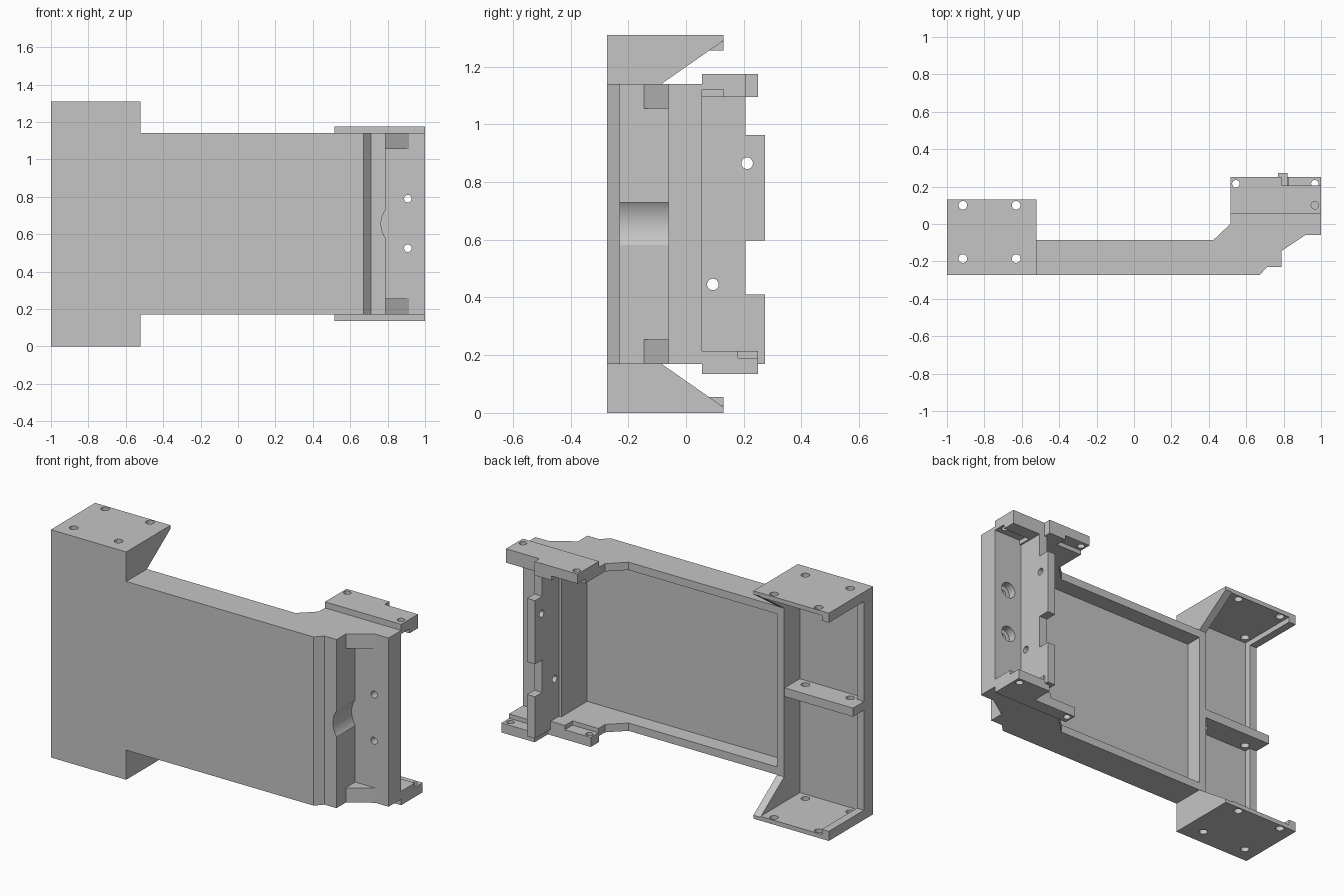
import bpy, bmesh, math
from mathutils import Vector

cube = bpy.data.objects.get("Cube")
if cube:
    bpy.data.objects.remove(cube, do_unlink=True)

grey = bpy.data.materials.new("machined_grey")
grey.use_nodes = True
COLOUR = (0.56, 0.56, 0.56, 1)
grey.diffuse_color = COLOUR
grey.node_tree.nodes["Principled BSDF"].inputs["Base Color"].default_value = COLOUR

MID = 0.655          # height of the mirror plane
WALL = 0.045         # common sheet thickness
LOW, HIGH = 0.17, 1.14
FRONT, BACK = -0.273, 0.273


def prism(name, pts, axis, a, b):
    """Extrude a 2D outline along an axis from a to b (z: xy, y: xz, x: yz)."""
    place = {"x": lambda u, v, w: (w, u, v),
             "y": lambda u, v, w: (u, w, v),
             "z": lambda u, v, w: (u, v, w)}[axis]
    bm = bmesh.new()
    base = bm.faces.new([bm.verts.new(place(u, v, a)) for u, v in pts])
    new = bmesh.ops.extrude_face_region(bm, geom=[base])["geom"]
    move = Vector(place(0, 0, b - a))
    bmesh.ops.translate(bm, vec=move, verts=[g for g in new if isinstance(g, bmesh.types.BMVert)])
    bmesh.ops.recalc_face_normals(bm, faces=bm.faces)
    mesh = bpy.data.meshes.new(name)
    bm.to_mesh(mesh)
    bm.free()
    mesh.materials.append(grey)
    ob = bpy.data.objects.new(name, mesh)
    bpy.context.collection.objects.link(ob)
    return ob


def box(name, x, y, z):
    return prism(name, [(x[0], y[0]), (x[1], y[0]), (x[1], y[1]), (x[0], y[1])], "z", *z)


def rod(axis, u, v, r, a, b, n=32):
    ring = [(u + r * math.cos(2 * math.pi * i / n), v + r * math.sin(2 * math.pi * i / n))
            for i in range(n)]
    return prism("cutter", ring, axis, a, b)


def cut(ob, *cutters):
    for c in cutters:
        c.hide_render = True
        mod = ob.modifiers.new("cut", "BOOLEAN")
        mod.operation = "DIFFERENCE"
        mod.solver = "EXACT"
        mod.object = c
        bpy.context.view_layer.objects.active = ob
        bpy.ops.object.modifier_apply(modifier=mod.name)
        bpy.data.objects.remove(c, do_unlink=True)


def span(top, a, b):
    """Height range, mirrored about MID for the lower side."""
    return (a, b) if top else (2 * MID - b, 2 * MID - a)


def bracket_holes(z, ys):
    return [rod("z", x, y, 0.023, *z) for x in (-0.915, -0.63) for y in ys]


# Tray floor and end wall in one section, with a scooped relief outside
tray = prism("tray_floor", [(-0.52, FRONT), (0.672, FRONT), (0.712, -0.23), (0.788, -0.23),
                            (0.788, 0.055), (0.755, 0.055), (0.755, -0.18), (-0.52, -0.18)],
             "z", LOW, HIGH)
cut(tray, rod("y", 0.895, MID, 0.13, -0.4, -0.06, 64))

# End bracket: front plate, edge post and middle shelf
box("bracket_front", (-1, -0.565), (FRONT, -0.228), (0, 2 * MID))
box("bracket_post", (-1, -1 + WALL), (-0.228, -0.19), (0.03, 2 * MID - 0.03))
shelf = box("bracket_shelf", (-1, -0.565), (-0.228, -0.09), (MID - 0.025, MID + 0.025))
cut(shelf, *bracket_holes((0.5, 0.8), (-0.185,)))

# Bracket side wall flaring into triangular gussets
half = [(-0.085, HIGH), (0.13, 1.29), (0.13, 1.31), (FRONT, 1.31)]
prism("bracket_wall", half + [(y, 2 * MID - z) for y, z in reversed(half)],
      "x", -0.565, -0.52)

# Outline shared by the upper and lower tray rims
rim = [(-0.52, -0.18), (0.788, -0.18), (0.788, -0.06), (1, -0.06), (1, 0.055),
       (0.515, 0.055), (0.515, 0), (0.425, -0.085), (-0.52, -0.085)]
gusset = [(0.788, -0.145), (0.915, -0.06), (0.788, -0.06)]

for top, side in ((True, "upper"), (False, "lower")):
    prism(side + "_rim", rim, "z", *span(top, HIGH - WALL, HIGH))
    prism(side + "_gusset", gusset, "z", *span(top, 1.055, HIGH))

    # Bracket end plates with four holes and a stiffening lip
    plate = box(side + "_end_plate", (-1, -0.565), (FRONT, 0.13), span(top, 1.285, 1.31))
    cut(plate, *bracket_holes(span(top, 1.2, 1.4), (-0.185, 0.1)))
    box(side + "_end_lip", (-1, -1 + WALL), (-0.228, 0.13), span(top, 1.255, 1.285))

    # Stepped mounting flanges: one end reaches further back on each side
    inner, outer = (0.25, 0.207) if top else (0.13, 0.25)
    flange = prism(side + "_flange",
                   [(0.515, 0.055), (1, 0.055), (1, outer), (0.788, outer),
                    (0.788, inner), (0.515, inner)], "z", *span(top, 1.095, 1.175))
    # Each end has a bolt hole in a shallow seat, near or far from the tray
    for x, seat_x, far in ((0.545, (0.4, 0.68), top), (0.967, (0.83, 1.1), not top)):
        seat_y = (0.18, 0.3) if far else (0.04, 0.13)
        if not far and x < 0.788:
            seat_y = (0.06, 0.2)
        cut(flange, box("cutter", seat_x, seat_y, span(top, 1.0, 1.12)),
            rod("z", x, 0.215 if far else 0.1, 0.02, *span(top, 1, 1.3)))

# Side plate with two counterbored holes
side_plate = box("side_plate", (0.788, 1), (-0.06, 0.055), (LOW, HIGH))
for z in (0.525, 0.79):
    cut(side_plate, rod("y", 0.908, z, 0.02, -0.2, 0.2), rod("y", 0.908, z, 0.045, 0.01, 0.2))

# Hinge wall with two raised tabs and cross holes
tabs = [(0.055, 0.17), (BACK, 0.17), (BACK, 0.41), (0.207, 0.41), (0.207, 0.597),
        (BACK, 0.597), (BACK, 0.963), (0.207, 0.963), (0.207, 1.12), (0.055, 1.12)]
hinge = prism("hinge_wall", tabs, "x", 0.77, 0.82)
cut(hinge, rod("x", 0.212, 0.865, 0.02, 0.6, 1.1), rod("x", 0.093, 0.445, 0.02, 0.6, 1.1))

# Smooth the round holes while keeping machined edges crisp
bpy.ops.object.select_all(action="DESELECT")
for ob in (tray, side_plate, hinge):
    ob.select_set(True)
bpy.context.view_layer.objects.active = tray
bpy.ops.object.shade_smooth_by_angle(angle=math.radians(30))
